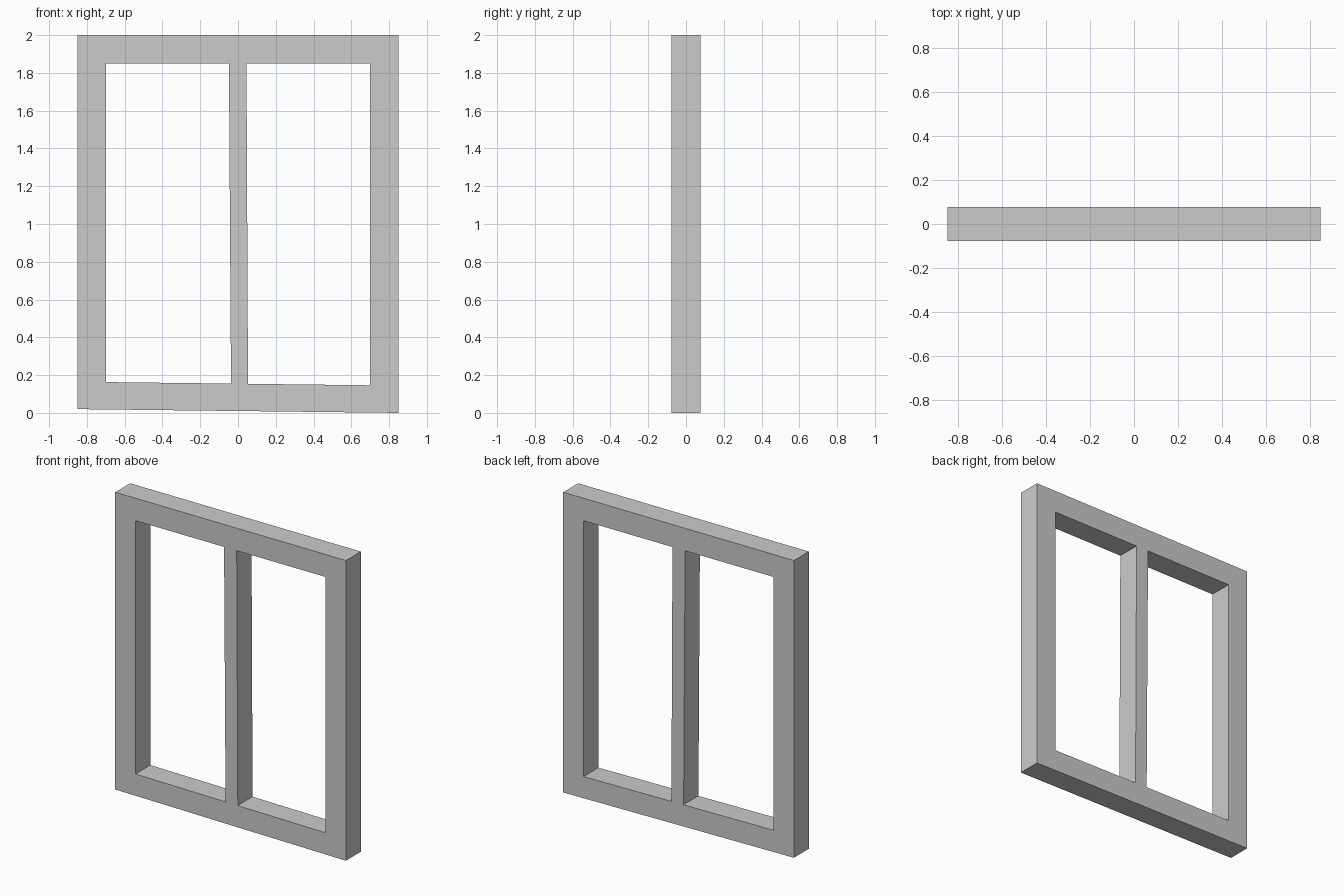
import bpy, bmesh, math

if "Cube" in bpy.data.objects:
    bpy.data.objects.remove(bpy.data.objects["Cube"])

HALF_DEPTH = 0.078

# Slightly crooked outlines in the front plane (x, z)
outer = [(-0.85, 0.02), (0.85, 0.0), (0.85, 2.0), (-0.85, 2.0)]
left_pane = [(-0.70, 0.163), (-0.037, 0.155), (-0.048, 1.85), (-0.70, 1.85)]
right_pane = [(0.053, 0.154), (0.70, 0.146), (0.70, 1.85), (0.045, 1.85)]

# Filled profile with two openings, extruded both ways
curve = bpy.data.curves.new("frame_profile", 'CURVE')
curve.dimensions = '2D'
curve.fill_mode = 'BOTH'
curve.extrude = HALF_DEPTH
for outline in (outer, left_pane, right_pane):
    spline = curve.splines.new('POLY')
    spline.points.add(len(outline) - 1)
    for point, (x, z) in zip(spline.points, outline):
        point.co = (x, z, 0, 1)
    spline.use_cyclic_u = True
profile = bpy.data.objects.new("frame_profile", curve)
bpy.context.collection.objects.link(profile)
bpy.context.view_layer.update()

# Turn the profile into a clean upright mesh
depsgraph = bpy.context.evaluated_depsgraph_get()
mesh = bpy.data.meshes.new_from_object(profile.evaluated_get(depsgraph))
bpy.data.objects.remove(profile)
bm = bmesh.new()
bm.from_mesh(mesh)
bmesh.ops.remove_doubles(bm, verts=bm.verts, dist=1e-4)
bmesh.ops.recalc_face_normals(bm, faces=bm.faces)
for face in bm.faces:
    face.smooth = False
bm.to_mesh(mesh)
bm.free()

frame = bpy.data.objects.new("window_frame", mesh)
frame.rotation_euler.x = math.pi / 2
bpy.context.collection.objects.link(frame)
